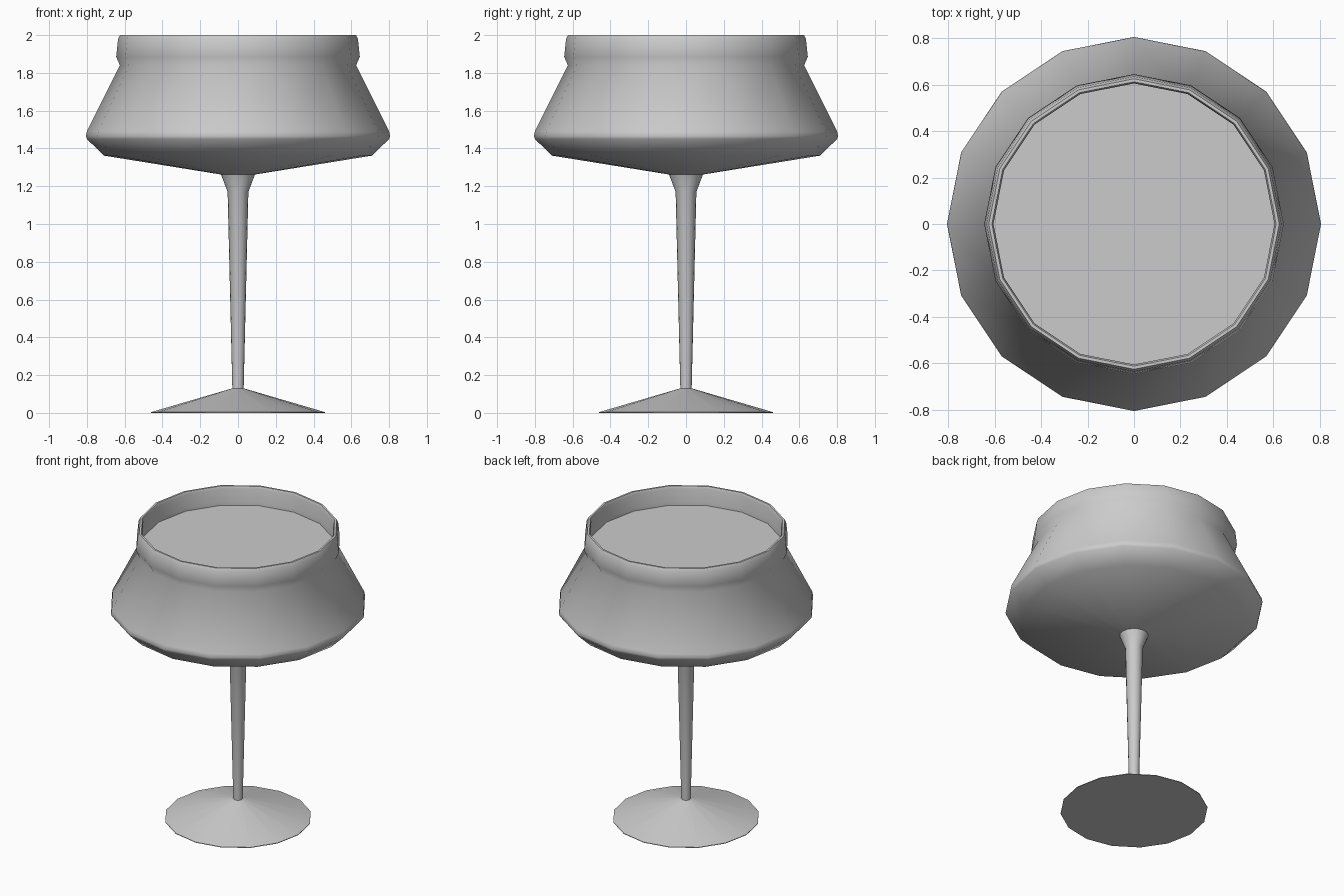
import bpy, bmesh, math

if "Cube" in bpy.data.objects:
    bpy.data.objects.remove(bpy.data.objects["Cube"])

SIDES = 16


def lathe(name, profile, angle=40):
    """Revolve (radius, z) points around z; zero radius makes a pole."""
    bm = bmesh.new()
    rings = []
    for r, z in profile:
        if r == 0:
            rings.append([bm.verts.new((0, 0, z))] * SIDES)
        else:
            rings.append([bm.verts.new((r * math.cos(math.tau * i / SIDES),
                                        r * math.sin(math.tau * i / SIDES), z))
                          for i in range(SIDES)])
    for low, high in zip(rings, rings[1:]):
        for i in range(SIDES):
            j = (i + 1) % SIDES
            corners = dict.fromkeys((low[i], low[j], high[j], high[i]))
            bm.faces.new(list(corners))
    bmesh.ops.recalc_face_normals(bm, faces=bm.faces)
    mesh = bpy.data.meshes.new(name)
    bm.to_mesh(mesh)
    bm.free()
    obj = bpy.data.objects.new(name, mesh)
    bpy.context.collection.objects.link(obj)
    bpy.ops.object.select_all(action='DESELECT')
    obj.select_set(True)
    bpy.context.view_layer.objects.active = obj
    bpy.ops.object.shade_smooth_by_angle(angle=math.radians(angle))
    return obj


# Foot, stem and outer bowl in one profile, then the inner wall back down
lathe("glass", [
    (0, 0), (0.46, 0), (0.46, 0.004), (0.03, 0.13),
    (0.055, 1.17), (0.09, 1.262),
    (0.71, 1.362), (0.80, 1.45), (0.805, 1.465), (0.80, 1.49),
    (0.625, 1.84), (0.645, 1.885), (0.635, 1.98), (0.625, 2.0),
    (0.612, 2.0), (0.605, 1.985), (0.615, 1.89), (0.60, 1.84),
    (0.775, 1.49), (0.775, 1.46), (0.70, 1.38), (0.09, 1.28), (0, 1.28),
], angle=60)

# Drink filling the bowl
lathe("drink", [
    (0, 1.285), (0.09, 1.285), (0.695, 1.385), (0.77, 1.462), (0.77, 1.488),
    (0.595, 1.84), (0.605, 1.87), (0, 1.87),
])
